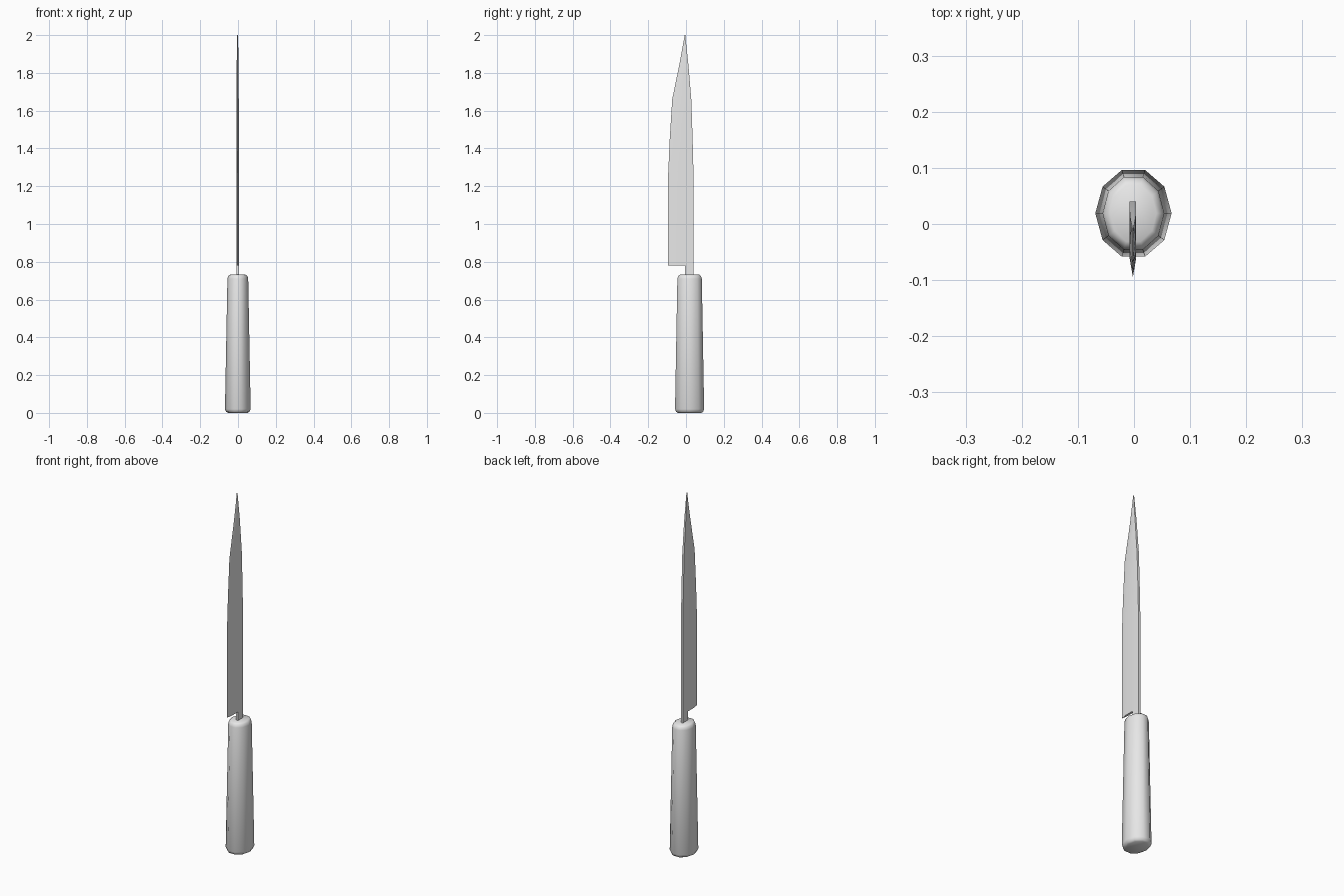
import bpy, bmesh
from math import cos, sin, tau, radians

cube = bpy.data.objects.get("Cube")
if cube:
    bpy.data.objects.remove(cube, do_unlink=True)

grey = bpy.data.materials.new("plain grey")
grey.use_nodes = True
grey.diffuse_color = (0.8, 0.8, 0.8, 1)
grey.node_tree.nodes["Principled BSDF"].inputs["Base Color"].default_value = (0.8, 0.8, 0.8, 1)


def loft(name, rings, angle):
    """Bridge closed rings of equal length and cap both ends."""
    bm = bmesh.new()
    loops = [[bm.verts.new(p) for p in ring] for ring in rings]
    n = len(loops[0])
    for a, b in zip(loops, loops[1:]):
        for i in range(n):
            j = (i + 1) % n
            bm.faces.new((a[i], a[j], b[j], b[i]))
    bm.faces.new(loops[0][::-1])
    bm.faces.new(loops[-1])
    bmesh.ops.recalc_face_normals(bm, faces=bm.faces)
    mesh = bpy.data.meshes.new(name)
    bm.to_mesh(mesh)
    bm.free()
    mesh.materials.append(grey)
    obj = bpy.data.objects.new(name, mesh)
    bpy.context.collection.objects.link(obj)
    bpy.ops.object.select_all(action='DESELECT')
    obj.select_set(True)
    bpy.context.view_layer.objects.active = obj
    bpy.ops.object.shade_smooth_by_angle(angle=radians(angle))
    return obj


# Handle: tapered ten-sided oval with rounded ends (z, x radius, y radius)
handle_profile = [
    (0.0, 0.052, 0.065), (0.006, 0.062, 0.075), (0.02, 0.068, 0.081),
    (0.71, 0.055, 0.068), (0.725, 0.051, 0.063), (0.732, 0.041, 0.053),
]
loft("handle", [[(-0.001 + rx * cos(tau * i / 10), 0.019 + ry * sin(tau * i / 10), z)
                 for i in range(10)] for z, rx, ry in handle_profile], 50)

# Blade: flat cheeks with a ground edge (z, edge y, grind y, spine y, half thickness)
BLADE_X = -0.002
blade_stations = [
    (0.78, -0.095, -0.06, 0.04, 0.006), (1.25, -0.095, -0.06, 0.04, 0.006),
    (1.45, -0.086, -0.055, 0.035, 0.006), (1.66, -0.073, -0.047, 0.028, 0.006),
    (1.85, -0.034, -0.021, 0.012, 0.005), (2.0, -0.007, -0.006, -0.004, 0.002),
]
loft("blade", [[(BLADE_X, edge, z), (BLADE_X + t, grind, z), (BLADE_X + t, spine, z),
                (BLADE_X - t, spine, z), (BLADE_X - t, grind, z)]
               for z, edge, grind, spine, t in blade_stations], 20)

# Tang: narrow neck joining blade and handle
loft("tang", [[(BLADE_X + sx * 0.006, y, z) for sx, y in
               ((-1, -0.005), (1, -0.005), (1, 0.04), (-1, 0.04))]
              for z in (0.70, 0.78)], 20)
